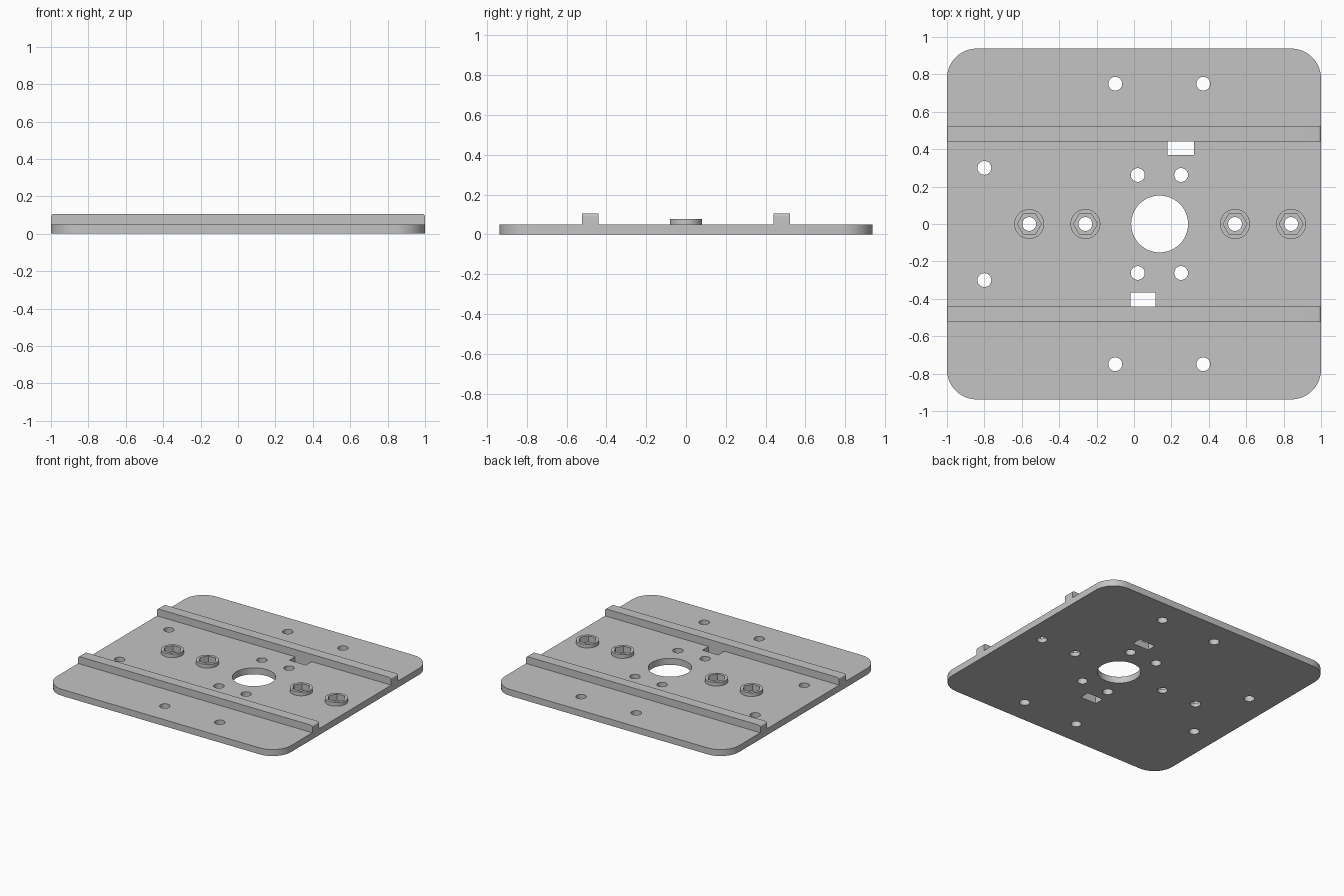
import bpy, bmesh, math
from mathutils import Vector

cube = bpy.data.objects.get("Cube")
if cube:
    bpy.data.objects.remove(cube, do_unlink=True)

grey = bpy.data.materials.new("machined grey")
grey.use_nodes = True
GREY = (0.55, 0.55, 0.55, 1)
grey.diffuse_color = GREY
grey.node_tree.nodes["Principled BSDF"].inputs["Base Color"].default_value = GREY

PLATE_X, PLATE_Y, PLATE_TOP = 1.0, 0.938, 0.05
RAIL_TOP, BOSS_TOP, POCKET_FLOOR = 0.106, 0.078, 0.03
HOLE_R = 0.037


def ring(x, y, r, n):
    return [(x + r * math.cos(math.tau * i / n), y + r * math.sin(math.tau * i / n))
            for i in range(n)]


def rounded_corner(cx, cy, r, start, n):
    angles = [start + math.pi / 2 * i / n for i in range(n + 1)]
    return [(cx + r * math.cos(a), cy + r * math.sin(a)) for a in angles]


def rounded_rect(hx, hy, r):
    pts = []
    for k, (sx, sy) in enumerate([(1, 1), (-1, 1), (-1, -1), (1, -1)]):
        pts += rounded_corner(sx * (hx - r), sy * (hy - r), r, k * math.pi / 2, 12)
    return pts


def rect(x0, x1, y0, y1):
    return [(x0, y0), (x1, y0), (x1, y1), (x0, y1)]


def prisms(name, profiles, low, high, along_y=False):
    """Extrude closed profiles along z, or x-z profiles along y."""
    bm = bmesh.new()
    for pts in profiles:
        place = (lambda a, b: (a, low, b)) if along_y else (lambda a, b: (a, b, low))
        face = bm.faces.new([bm.verts.new(place(a, b)) for a, b in pts])
        top = bmesh.ops.extrude_face_region(bm, geom=[face])["geom"]
        move = Vector((0, high - low, 0)) if along_y else Vector((0, 0, high - low))
        bmesh.ops.translate(bm, vec=move,
                            verts=[v for v in top if isinstance(v, bmesh.types.BMVert)])
    bmesh.ops.recalc_face_normals(bm, faces=bm.faces[:])
    mesh = bpy.data.meshes.new(name)
    bm.to_mesh(mesh)
    bm.free()
    mesh.materials.append(grey)
    obj = bpy.data.objects.new(name, mesh)
    bpy.context.collection.objects.link(obj)
    return obj


def activate(obj):
    bpy.ops.object.select_all(action="DESELECT")
    obj.select_set(True)
    bpy.context.view_layer.objects.active = obj


def cut(obj, cutters):
    activate(obj)
    for cutter in cutters:
        mod = obj.modifiers.new("cut", "BOOLEAN")
        mod.operation, mod.solver, mod.object = "DIFFERENCE", "EXACT", cutter
        bpy.ops.object.modifier_apply(modifier=mod.name)


# Hole layout, mirrored front to back
boss_x = [-0.56, -0.26, 0.54, 0.84]
bolt_holes = [(x, s * y) for s in (1, -1)
              for x, y in [(-0.1, 0.75), (0.37, 0.75), (-0.8, 0.3), (0.02, 0.262), (0.252, 0.262)]]
through = [ring(x, y, HOLE_R, 32) for x, y in bolt_holes + [(x, 0) for x in boss_x]]
through.append(ring(0.137, 0, 0.152, 64))
through += [rect(0.18, 0.32, 0.37, 0.44), rect(-0.02, 0.115, -0.44, -0.365)]
hole_cutter = prisms("hole_cutter", through, -0.1, 0.2)
pocket_cutter = prisms("pocket_cutter", [ring(x, 0, 0.064, 6) for x in boss_x],
                       POCKET_FLOOR, 0.2)
cutters = [hole_cutter, pocket_cutter]
for c in cutters:
    c.hide_render = True

# Base plate with all holes and nut pockets
plate = prisms("base_plate", [rounded_rect(PLATE_X, PLATE_Y, 0.16)], 0, PLATE_TOP)
cut(plate, cutters)
parts = [plate]

# Round bosses holding the hexagonal nut pockets
for i, x in enumerate(boss_x):
    boss = prisms(f"nut_boss_{i + 1}", [ring(x, 0, 0.08, 48)], PLATE_TOP, BOSS_TOP)
    cut(boss, [pocket_cutter])
    parts.append(boss)

# Guide rails with rounded upper ends
R = 0.015
rail_profile = [(-PLATE_X, PLATE_TOP), (PLATE_X, PLATE_TOP)]
rail_profile += rounded_corner(PLATE_X - R, RAIL_TOP - R, R, 0, 6)
rail_profile += rounded_corner(R - PLATE_X, RAIL_TOP - R, R, math.pi / 2, 6)
parts.append(prisms("back_rail", [rail_profile], 0.44, 0.522, along_y=True))
parts.append(prisms("front_rail", [rail_profile], -0.522, -0.44, along_y=True))

for c in cutters:
    bpy.data.objects.remove(c, do_unlink=True)
for part in parts:
    activate(part)
    bpy.ops.object.shade_smooth_by_angle(angle=math.radians(30))
